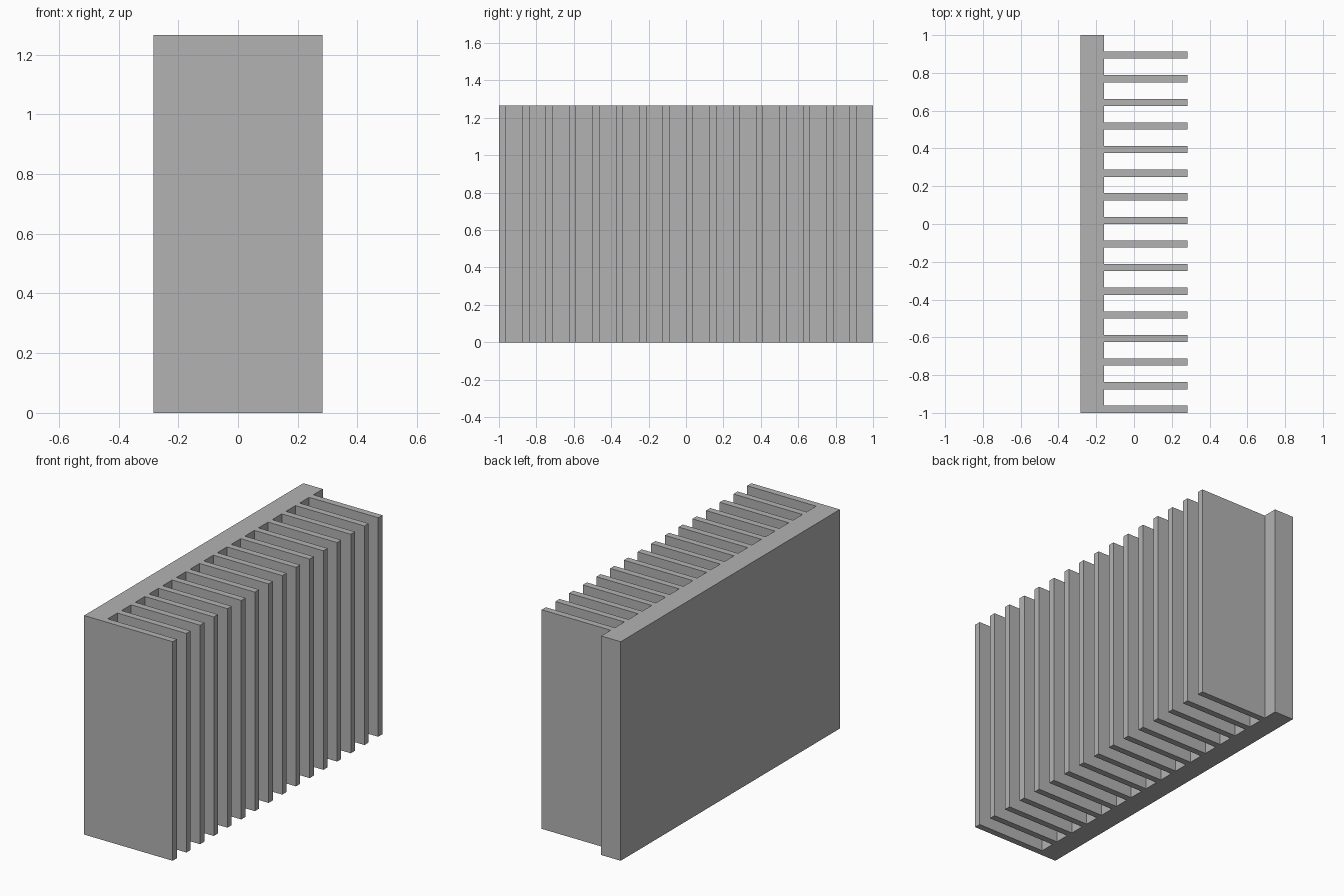
import bpy
import bmesh

cube = bpy.data.objects.get("Cube")
if cube:
    bpy.data.objects.remove(cube, do_unlink=True)

HEIGHT = 1.265
BACK, ROOT, TIP = -0.283, -0.158, 0.283   # plate back, fin root, fin tip along x
FINS, PITCH, THICK = 16, 0.125, 0.038

# Plain grey metal
metal = bpy.data.materials.new("grey metal")
metal.use_nodes = True
grey = (0.45, 0.45, 0.45, 1)
metal.diffuse_color = grey
metal.node_tree.nodes["Principled BSDF"].inputs["Base Color"].default_value = grey

# Comb profile: back plate with evenly spaced fins, the first flush with the front
profile = [(BACK, 1), (BACK, -1)]
for i in range(FINS):
    y = -1 + i * PITCH
    if i:
        profile.append((ROOT, y))
    profile += [(TIP, y), (TIP, y + THICK), (ROOT, y + THICK)]
profile.append((ROOT, 1))

# Extrude the profile upward into one solid
bm = bmesh.new()
base = bm.faces.new([bm.verts.new((x, y, 0)) for x, y in profile])
top = bmesh.ops.extrude_face_region(bm, geom=[base], use_keep_orig=True)["geom"]
bmesh.ops.translate(bm, vec=(0, 0, HEIGHT),
                    verts=[v for v in top if isinstance(v, bmesh.types.BMVert)])
bmesh.ops.recalc_face_normals(bm, faces=bm.faces)

mesh = bpy.data.meshes.new("finned_heat_sink")
bm.to_mesh(mesh)
bm.free()
mesh.materials.append(metal)
heat_sink = bpy.data.objects.new("finned_heat_sink", mesh)
bpy.context.collection.objects.link(heat_sink)
